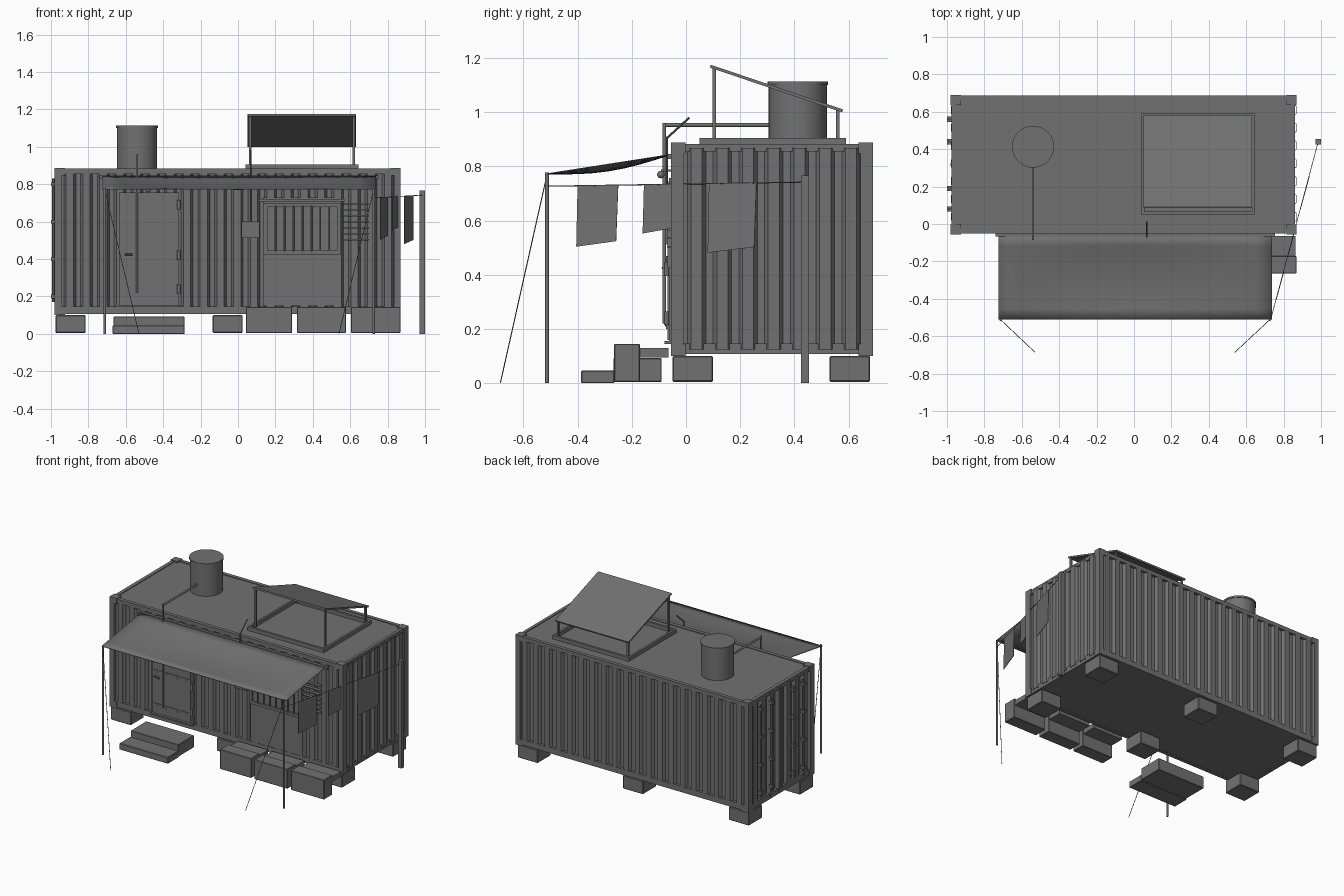
import bpy, bmesh, math
from mathutils import Vector

cube = bpy.data.objects.get("Cube")
if cube:
    bpy.data.objects.remove(cube, do_unlink=True)

grey = bpy.data.materials.new("weathered_grey")
grey.use_nodes = True
GREY = (0.17, 0.167, 0.167, 1)
grey.diffuse_color = GREY
shader = next(n for n in grey.node_tree.nodes if n.type == "BSDF_PRINCIPLED")
shader.inputs["Base Color"].default_value = GREY
shader.inputs["Roughness"].default_value = 0.8


def finish(name, bm, smooth=False):
    bmesh.ops.recalc_face_normals(bm, faces=bm.faces[:])
    mesh = bpy.data.meshes.new(name)
    bm.to_mesh(mesh)
    bm.free()
    mesh.materials.append(grey)
    ob = bpy.data.objects.new(name, mesh)
    bpy.context.collection.objects.link(ob)
    if smooth:
        bpy.ops.object.select_all(action="DESELECT")
        ob.select_set(True)
        bpy.context.view_layer.objects.active = ob
        bpy.ops.object.shade_smooth_by_angle(angle=math.radians(40))
    return ob


def box(name, x, y, z, bevel=0):
    """Box from (low, high) ranges."""
    bm = bmesh.new()
    bmesh.ops.create_cube(bm, size=1)
    for v in bm.verts:
        v.co = Vector([r[0] + (c + 0.5) * (r[1] - r[0]) for c, r in zip(v.co, (x, y, z))])
    if bevel:
        bmesh.ops.bevel(bm, geom=bm.edges[:], offset=bevel, segments=1, affect="EDGES")
    return finish(name, bm)


def rod(name, a, b, radius, sides=10):
    """Round bar between two points."""
    a, b = Vector(a), Vector(b)
    bm = bmesh.new()
    bmesh.ops.create_cone(bm, cap_ends=True, segments=sides, radius1=radius,
                          radius2=radius, depth=(b - a).length)
    turn = (b - a).to_track_quat("Z", "Y")
    for v in bm.verts:
        v.co = turn @ v.co + (a + b) / 2
    return finish(name, bm, True)


def sheet(name, rows, thickness):
    """Skin a grid of points and give it thickness."""
    bm = bmesh.new()
    grid = [[bm.verts.new(p) for p in row] for row in rows]
    for r, s in zip(grid, grid[1:]):
        for i in range(len(r) - 1):
            bm.faces.new((r[i], r[i + 1], s[i + 1], s[i]))
    ob = finish(name, bm)
    mod = ob.modifiers.new("thickness", "SOLIDIFY")
    mod.thickness = thickness
    mod.offset = 0
    return ob


def corrugated(name, start, end, outer, inner, place):
    """Trapezoid-ribbed wall from floor rail to roof rail."""
    count = round((end - start) / 0.09)
    pitch = (end - start) / count
    line = []
    for i in range(count):
        for t, d in ((0, inner), (0.22, inner), (0.36, outer), (0.78, outer), (0.92, inner)):
            line.append((start + (i + t) * pitch, d))
    line.append((end, inner))
    return sheet(name, [[place(s, d, z) for s, d in line] for z in (0.125, 0.868)], 0.003)


# Container shell
X0, X1, Y0, Y1 = -0.98, 0.87, -0.055, 0.69
box("floor", (X0 + 0.01, X1 - 0.01), (Y0 + 0.01, Y1 - 0.01), (0.108, 0.13))
box("roof", (X0 + 0.01, X1 - 0.01), (Y0 + 0.01, Y1 - 0.01), (0.862, 0.878))
for side, x in (("right", (X0, X0 + 0.035)), ("left", (X1 - 0.035, X1))):
    for end, y in (("front", (Y0, Y0 + 0.045)), ("back", (Y1 - 0.045, Y1))):
        box(f"{end}_{side}_corner_post", x, y, (0.12, 0.88))
        for level, z in (("lower", (0.1, 0.145)), ("upper", (0.848, 0.888))):
            xf = (x[0], x[1] + 0.02) if x[0] == X0 else (x[0] - 0.02, x[1])
            yf = (y[0], y[1] + 0.008) if y[0] == Y0 else (y[0] - 0.008, y[1])
            box(f"{level}_{end}_{side}_corner_fitting", xf, yf, z)
for level, z in (("bottom", (0.107, 0.147)), ("top", (0.855, 0.883))):
    for end, y in (("front", (Y0 + 0.004, Y0 + 0.03)), ("back", (Y1 - 0.03, Y1 - 0.004))):
        box(f"{end}_{level}_rail", (X0, X1), y, z)
    for side, x in (("right", (X0 + 0.004, X0 + 0.03)), ("left", (X1 - 0.03, X1 - 0.008))):
        box(f"{side}_{level}_rail", x, (Y0, Y1), z)
corrugated("front_wall", X0 + 0.03, X1 - 0.03, -0.049, -0.03, lambda s, d, z: (s, d, z))
corrugated("back_wall", X0 + 0.03, X1 - 0.03, 0.684, 0.665, lambda s, d, z: (s, d, z))
corrugated("left_wall", Y0 + 0.04, Y1 - 0.04, 0.868, 0.85, lambda s, d, z: (d, s, z))
corrugated("right_wall", Y0 + 0.04, Y1 - 0.04, -0.976, -0.955, lambda s, d, z: (d, s, z))

# Locking bars on the cargo-door end
for i, y in enumerate((0.08, 0.19, 0.44, 0.56)):
    rod(f"locking_bar_{i}", (-0.988, y, 0.17), (-0.988, y, 0.83), 0.006)
    for z in (0.2, 0.4, 0.6, 0.8):
        box("bar_bracket", (-1.0, -0.97), (y - 0.014, y + 0.014), (z - 0.01, z + 0.01))
box("cargo_door_seam", (-0.982, -0.95), (0.31, 0.325), (0.14, 0.86))

# Support blocks
for x in (-0.975, -0.135, 0.7):
    for y in (-0.05, 0.53):
        box("support_block", (x, x + 0.16), (y, y + 0.15), (0.005, 0.1), 0.004)

# Door
box("door_frame", (-0.635, -0.315), (-0.062, -0.035), (0.148, 0.757))
box("door", (-0.62, -0.33), (-0.069, -0.05), (0.16, 0.745))
for z in (0.2, 0.44, 0.64):
    box("door_batten", (-0.615, -0.335), (-0.073, -0.06), (z, z + 0.03))
    for x in (-0.59, -0.52, -0.43, -0.36):
        rod("door_rivet", (x, -0.07, z + 0.015), (x, -0.077, z + 0.015), 0.005, 6)
for z in (0.24, 0.42, 0.69):
    rod("door_hinge", (-0.317, -0.072, z - 0.025), (-0.317, -0.072, z + 0.025), 0.009)
rod("door_handle", (-0.605, -0.085, 0.425), (-0.565, -0.085, 0.425), 0.005)
rod("door_handle_stem", (-0.605, -0.085, 0.425), (-0.605, -0.06, 0.425), 0.005)
box("door_sill", (-0.64, -0.31), (-0.08, -0.04), (0.145, 0.155))

# Door lamp
bm = bmesh.new()
bmesh.ops.create_uvsphere(bm, u_segments=12, v_segments=8, radius=0.014)
for v in bm.verts:
    v.co += Vector((-0.48, -0.093, 0.77))
finish("door_lamp", bm, True)
rod("lamp_arm", (-0.48, -0.093, 0.785), (-0.48, -0.045, 0.785), 0.004)

# Window with bars, hood and louvres
box("window_wall_panel", (0.135, 0.55), (-0.053, -0.045), (0.15, 0.73))
box("window_hood", (0.11, 0.57), (-0.085, -0.05), (0.707, 0.722))
for name, x, z in (("bottom", (0.135, 0.55), (0.425, 0.445)), ("top", (0.135, 0.55), (0.68, 0.7)),
                   ("right", (0.135, 0.157), (0.425, 0.7)), ("left", (0.528, 0.55), (0.425, 0.7))):
    box(f"window_frame_{name}", x, (-0.068, -0.05), z)
for i in range(7):
    x = 0.2 + i * 0.048
    rod("window_bar", (x, -0.064, 0.435), (x, -0.064, 0.69), 0.005, 8)
for i in range(7):
    z = 0.5 + i * 0.032
    box("shutter_slat", (0.56, 0.7), (-0.07, -0.045), (z, z + 0.007))

# Water tank and down pipe
TX, TY = -0.54, 0.413
rod("water_tank", (TX, TY, 0.876), (TX, TY, 1.108), 0.108, 32)
rod("tank_lid", (TX, TY, 1.1), (TX, TY, 1.113), 0.112, 32)
rod("tank_pipe", (TX, 0.32, 0.953), (TX, -0.08, 0.953), 0.007)
rod("down_pipe", (TX, -0.08, 0.96), (TX, -0.08, 0.22), 0.007)

# Solar panel on its stand
for y in (0.05, 0.575):
    box("stand_cross_rail", (0.04, 0.645), (y, y + 0.016), (0.878, 0.905))
for x in (0.04, 0.63):
    box("stand_side_rail", (x, x + 0.015), (0.05, 0.59), (0.878, 0.905))
for x in (0.06, 0.613):
    box("tall_stand_post", (x, x + 0.013), (0.097, 0.11), (0.89, 1.163))
    box("short_stand_post", (x, x + 0.013), (0.553, 0.567), (0.89, 1.01))
sheet("solar_panel", [[(0.05, y, z), (0.632, y, z)] for y, z in ((0.09, 1.17), (0.578, 1.005))], 0.011)

# Junction box and cable
box("junction_box", (0.02, 0.115), (-0.075, -0.04), (0.512, 0.602))
rod("cable_riser", (0.067, -0.07, 0.6), (0.067, -0.07, 0.91), 0.004, 8)
rod("cable_bend", (0.067, -0.07, 0.905), (0.067, 0.012, 0.98), 0.004, 8)

# Awning: sloping cloth that sags between its supports
rows = []
for j in range(9):
    t = j / 8
    rows.append([(-0.725 + 1.463 * i / 16, -0.06 - 0.45 * t,
                  0.843 - 0.07 * t - 0.024 * math.sin(math.pi * t) * math.sin(math.pi * i / 16))
                 for i in range(17)])
awning = sheet("awning", rows, 0.004)
for p in awning.data.polygons:
    p.use_smooth = True
box("awning_wall_rail", (-0.74, 0.755), (-0.068, -0.045), (0.828, 0.846))
for px, gx in ((-0.712, -0.53), (0.725, 0.54)):
    rod("awning_pole", (px, -0.513, 0), (px, -0.513, 0.778), 0.007)
    rod("guy_rope", (px, -0.513, 0.77), (gx, -0.685, 0.002), 0.002, 6)

# Washing line with cloths
A, B = Vector((0.73, -0.513, 0.727)), Vector((0.985, 0.44, 0.742))
box("line_post", (0.97, 1.0), (0.425, 0.455), (0, 0.767))
rod("washing_line", A, B, 0.002, 6)
for name, ya, yb, drop in (("small_towel", -0.4, -0.25, 0.225), ("rag", -0.155, -0.04, 0.18),
                           ("large_towel", 0.085, 0.26, 0.255)):
    top = [A.lerp(B, (y - A.y) / (B.y - A.y)) for y in (ya, yb)]
    low = [top[0] - Vector((0, 0.005, drop)), top[1] - Vector((0, 0.008, drop - 0.018))]
    sheet(name, [top, low], 0.003)

# Door steps
box("lower_step", (-0.67, -0.285), (-0.387, -0.265), (0, 0.046), 0.003)
box("upper_step", (-0.665, -0.285), (-0.268, -0.09), (0.005, 0.092), 0.003)

# Crates with ledges behind them
for x0, x1 in ((0.042, 0.29), (0.315, 0.578), (0.605, 0.868)):
    box("crate", (x0, x1), (-0.265, -0.17), (0.005, 0.145), 0.003)
    box("crate_ledge", (x0 + 0.005, x1 - 0.005), (-0.17, -0.065), (0.095, 0.13))
